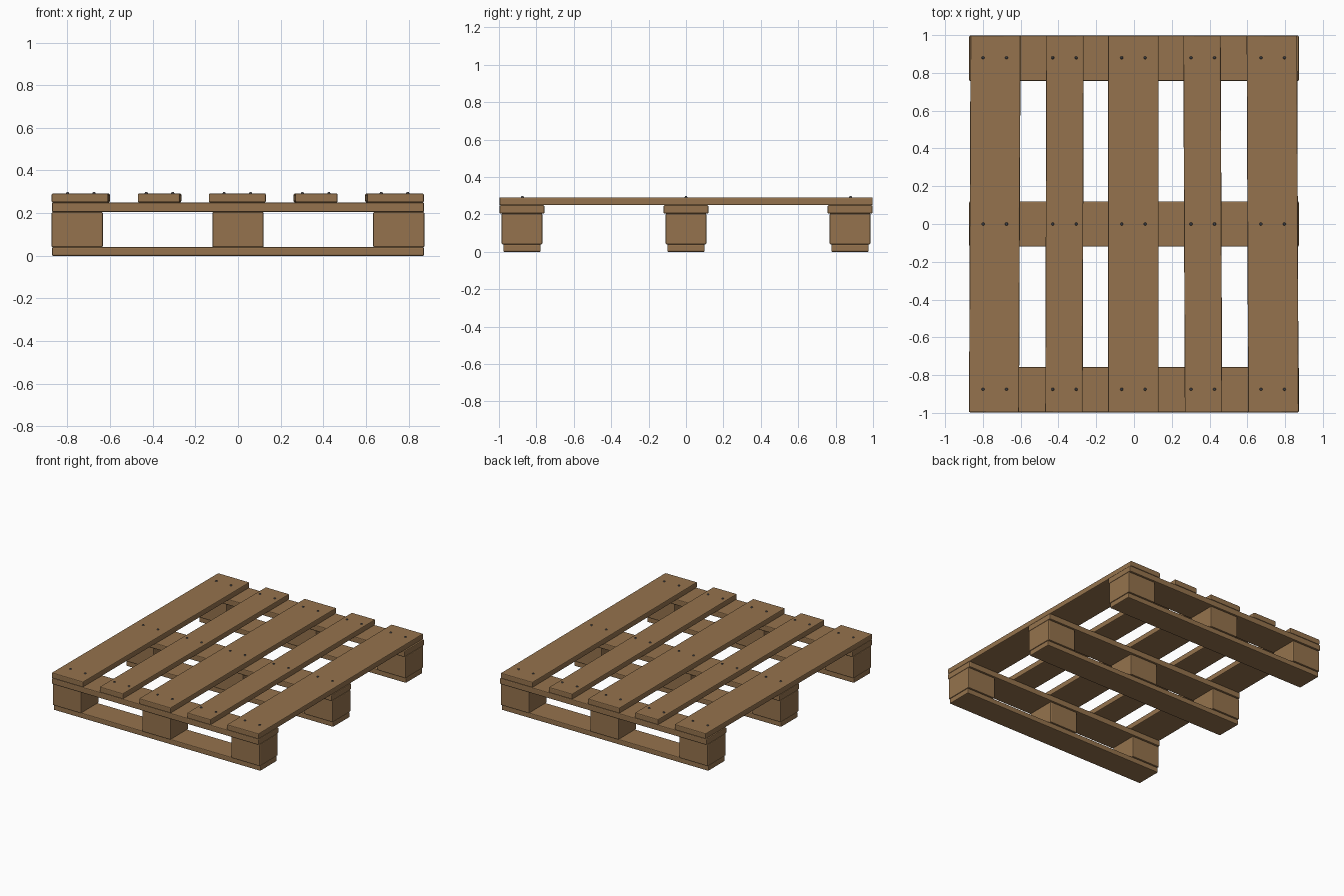
import bpy
import bmesh
from mathutils import Matrix, Vector

cube = bpy.data.objects.get("Cube")
if cube:
    bpy.data.objects.remove(cube, do_unlink=True)


def material(name, color):
    mat = bpy.data.materials.new(name)
    mat.use_nodes = True
    mat.diffuse_color = color
    bsdf = next(n for n in mat.node_tree.nodes if n.type == "BSDF_PRINCIPLED")
    bsdf.inputs["Base Color"].default_value = color
    return mat


WOOD = material("brown wood", (0.3, 0.171, 0.074, 1))
STEEL = material("grey steel", (0.09, 0.09, 0.1, 1))


def finish(name, bm, mat):
    mesh = bpy.data.meshes.new(name)
    bm.to_mesh(mesh)
    bm.free()
    mesh.materials.append(mat)
    obj = bpy.data.objects.new(name, mesh)
    bpy.context.collection.objects.link(obj)
    return obj


def plank(name, x, y, z0, z1, width, depth, yaw=0.0):
    """Wooden box with lightly worn edges."""
    bm = bmesh.new()
    bmesh.ops.create_cube(bm, size=1)
    bmesh.ops.scale(bm, vec=Vector((width, depth, z1 - z0)), verts=bm.verts)
    bmesh.ops.bevel(bm, geom=bm.edges[:], offset=0.006, segments=2,
                    profile=0.5, affect="EDGES")
    obj = finish(name, bm, WOOD)
    obj.location = (x, y, (z0 + z1) / 2)
    obj.rotation_euler.z = yaw
    return obj


# Layer heights
BASE, BLOCK, CROSS, DECK = 0.04, 0.205, 0.25, 0.292

# Three runners: base board, blocks and cross board
for side, y in (("front", -0.877), ("middle", 0.0), ("back", 0.877)):
    plank(side + "_base_board", 0, y, 0, BASE, 1.745, 0.2)
    plank(side + "_cross_board", 0, y, BLOCK, CROSS, 1.745, 0.24)
    for place, x in (("right", -0.754), ("centre", 0), ("left", 0.754)):
        plank(f"{side}_{place}_block", x, y, BASE, BLOCK, 0.24, 0.218)

# Deck boards, slightly askew, alternating wide and narrow
deck = (
    ("right_outer", -0.737, 0.265, -0.004),
    ("right_inner", -0.368, 0.198, -0.003),
    ("centre", -0.003, 0.268, 0.0),
    ("left_inner", 0.364, 0.198, 0.004),
    ("left_outer", 0.734, 0.267, 0.004),
)
for name, x, width, yaw in deck:
    plank(name + "_deck_board", x, 0, CROSS, DECK, width, 1.995, yaw)

# Two domed nail heads per board over each cross board
bm = bmesh.new()
for _, x, _, _ in deck:
    for y in (-0.875, 0, 0.88):
        for dx in (-0.062, 0.062):
            bmesh.ops.create_cone(
                bm, cap_ends=True, segments=12, radius1=0.009, radius2=0.005,
                depth=0.008,
                matrix=Matrix.Translation((x + dx, y, DECK + 0.002)))
finish("nail_heads", bm, STEEL)
